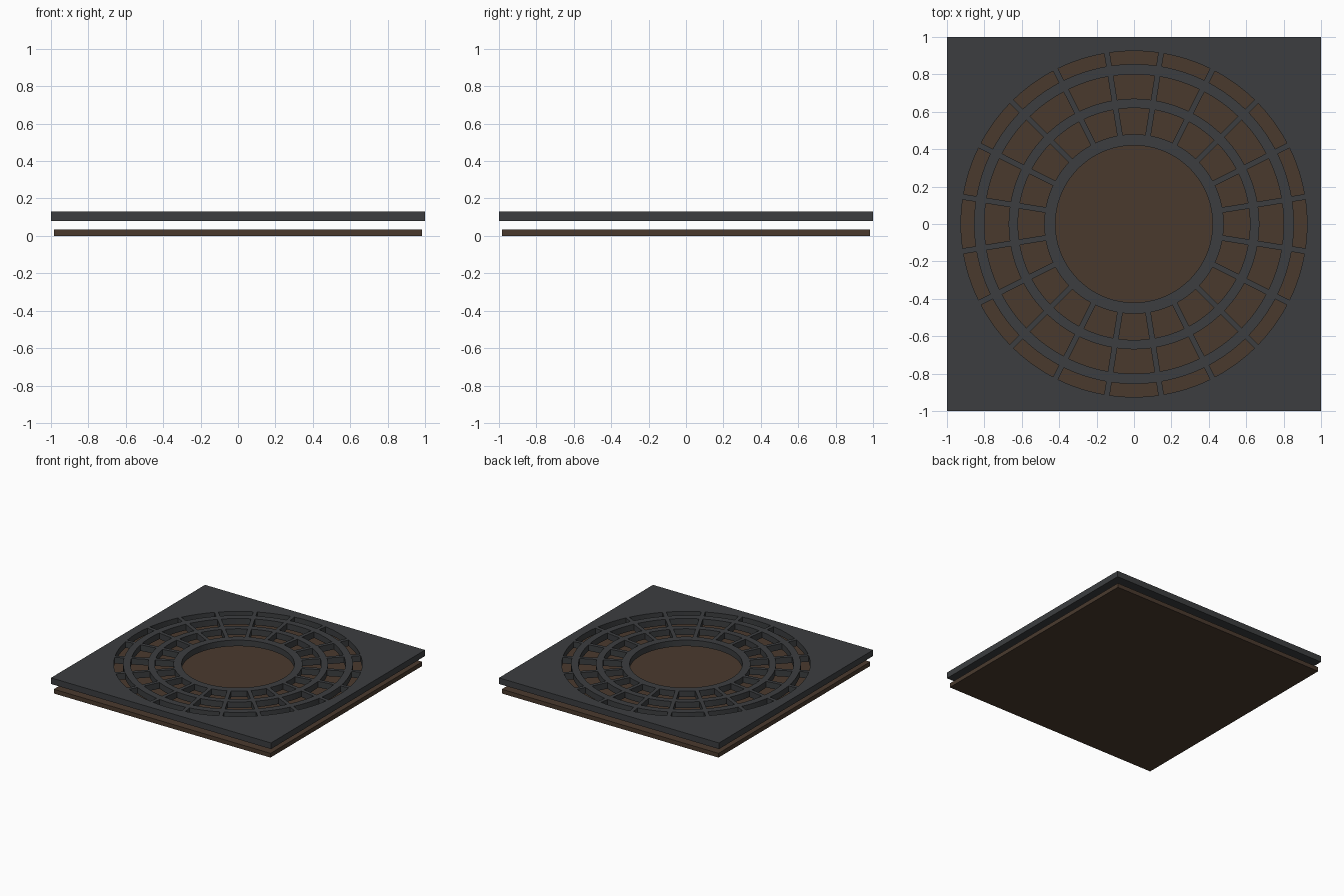
import bpy, bmesh, math

if "Cube" in bpy.data.objects:
    bpy.data.objects.remove(bpy.data.objects["Cube"])


def paint(obj, name, color):
    mat = bpy.data.materials.new(name)
    mat.diffuse_color = (*color, 1)
    mat.use_nodes = True
    mat.node_tree.nodes["Principled BSDF"].inputs["Base Color"].default_value = mat.diffuse_color
    obj.data.materials.append(mat)


def arc(r, a0, a1, n):
    return [(r * math.cos(a0 + (a1 - a0) * i / n),
             r * math.sin(a0 + (a1 - a0) * i / n)) for i in range(n + 1)]


# Soil tray under the grate
bpy.ops.mesh.primitive_cube_add(size=1, location=(0, 0, 0.0175))
tray = bpy.context.object
tray.name = "soil_tray"
tray.scale = (1.97, 1.97, 0.035)
paint(tray, "soil_brown", (0.068, 0.042, 0.027))

# Grate outline, centre opening and rings of slots between parallel-sided spokes
SPOKES = 20
HALF_BAR = 0.015
RINGS = [(0.48, 0.62), (0.67, 0.80), (0.855, 0.925)]
step = 2 * math.pi / SPOKES
loops = [[(-1, -1), (1, -1), (1, 1), (-1, 1)],
         arc(0.42, 0, 2 * math.pi, 96)[:-1]]
for r0, r1 in RINGS:
    h0 = step / 2 - math.asin(HALF_BAR / r0)
    h1 = step / 2 - math.asin(HALF_BAR / r1)
    for k in range(SPOKES):
        a = k * step
        loops.append(arc(r0, a - h0, a + h0, 6) + arc(r1, a + h1, a - h1, 6))

# Filled and extruded plate
curve = bpy.data.curves.new("tree_grate", 'CURVE')
curve.dimensions = '2D'
curve.fill_mode = 'BOTH'
curve.extrude = 0.025
for pts in loops:
    s = curve.splines.new('POLY')
    s.points.add(len(pts) - 1)
    for p, (x, y) in zip(s.points, pts):
        p.co = (x, y, 0, 1)
    s.use_cyclic_u = True
grate = bpy.data.objects.new("tree_grate", curve)
bpy.context.collection.objects.link(grate)
grate.location.z = 0.105

# Convert to a welded mesh
bpy.ops.object.select_all(action='DESELECT')
grate.select_set(True)
bpy.context.view_layer.objects.active = grate
bpy.ops.object.convert(target='MESH')
grate = bpy.context.object
bm = bmesh.new()
bm.from_mesh(grate.data)
bmesh.ops.remove_doubles(bm, verts=bm.verts, dist=1e-5)
bmesh.ops.recalc_face_normals(bm, faces=bm.faces)
for f in bm.faces:
    f.smooth = False
bm.to_mesh(grate.data)
bm.free()
paint(grate, "cast_iron", (0.045, 0.048, 0.051))
